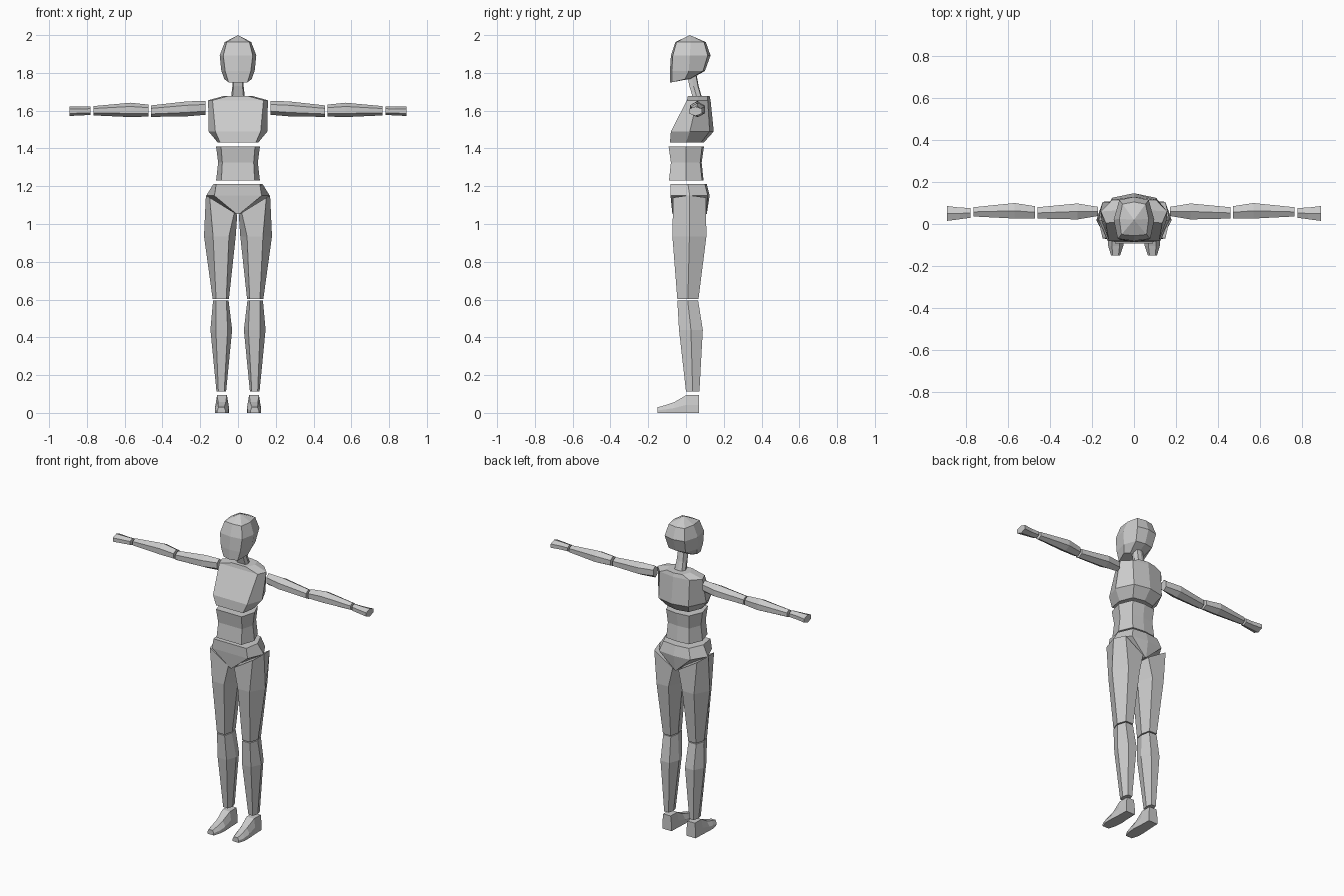
import bpy, bmesh

grey = bpy.data.materials.new("plain_grey")
grey.diffuse_color = (0.6, 0.6, 0.6, 1)


def loft(name, rings, sx=1):
    """Skin a stack of equal-length point rings and cap both ends."""
    bm = bmesh.new()
    loops = [[bm.verts.new((x * sx, y, z)) for x, y, z in r] for r in rings]
    n = len(loops[0])
    for a, b in zip(loops, loops[1:]):
        for i in range(n):
            j = (i + 1) % n
            bm.faces.new((a[i], a[j], b[j], b[i]))
    bm.faces.new(loops[0])
    bm.faces.new(loops[-1])
    bmesh.ops.remove_doubles(bm, verts=bm.verts, dist=0.0005)
    bmesh.ops.recalc_face_normals(bm, faces=bm.faces)
    me = bpy.data.meshes.new(name)
    bm.to_mesh(me)
    bm.free()
    me.materials.append(grey)
    ob = bpy.data.objects.new(name, me)
    bpy.context.collection.objects.link(ob)
    return ob


def body_ring(z, f, yf, s, ys, b, yb, back=0.0, front=0.0):
    """Symmetric ring: front, side and back half-widths with their depths."""
    return [(0, yf - front, z), (f, yf, z), (s, ys, z), (b, yb, z),
            (0, yb + back, z), (-b, yb, z), (-s, ys, z), (-f, yf, z)]


def leg_ring(zo, zi, xo, xi, fo, fi, yf, yb):
    """Six-sided leg ring whose height runs from outer to inner side."""
    ym = (yf + yb) / 2
    pts = [(fo, yf), (fi, yf), (xi, ym), (fi, yb), (fo, yb), (xo, ym)]
    return [(x, y, zi + (zo - zi) * (x - xi) / (xo - xi)) for x, y in pts]


def arm_ring(x, y0, y1, z0, z1):
    """Six-sided arm ring with a ridge on top and below."""
    ym, h = (y0 + y1) / 2, (z1 - z0) * 0.26
    return [(x, ym, z1), (x, y0, z1 - h), (x, y0, z0 + h),
            (x, ym, z0), (x, y1, z0 + h), (x, y1, z1 - h)]


# head, with the chin lower than the nape
head = [body_ring(1.963, .06, -.05, .07, .025, .055, .095, .01, .006),
        body_ring(1.892, .078, -.07, .097, .02, .07, .115, .015, .01),
        body_ring(1.81, .068, -.075, .088, .015, .06, .09, .01, .01)]
jaw = [(x, y, 1.768 - .02 * max(0, -y / .085)) for x, y, z in
       body_ring(0, .05, -.075, .072, -.005, .045, .02, .005, .01)]
crown = [(0, .02, 2.0)] * 8
loft("head", [crown] + head + [jaw])

# neck leaning forward
loft("neck", [body_ring(1.80, .022, .003, .028, .025, .02, .05, .004),
              body_ring(1.73, .024, .018, .030, .040, .022, .063, .004),
              body_ring(1.655, .03, .04, .038, .062, .028, .085, .004)])

# chest
loft("chest", [body_ring(1.678, .05, .01, .075, .065, .055, .115, .01),
               body_ring(1.655, .135, .005, .158, .06, .105, .115, .015),
               body_ring(1.49, .12, -.08, .156, .02, .105, .125, .022),
               body_ring(1.432, .095, -.085, .108, .0, .075, .08, .015)])

# abdomen
loft("abdomen", [body_ring(1.41, .09, -.092, .116, .0, .08, .085, .01),
                 body_ring(1.325, .083, -.08, .105, .0, .075, .075, .008),
                 body_ring(1.23, .088, -.09, .116, .0, .08, .085, .008)])

# pelvis, narrowing to a keel between the legs
loft("pelvis", [body_ring(1.212, .115, -.082, .13, .01, .09, .1, .01),
                body_ring(1.15, .125, -.082, .168, .02, .11, .115, .01),
                body_ring(1.052, .006, -.072, .008, .02, .006, .105, .005)])

for side, sx in (("right", 1), ("left", -1)):
    # legs
    loft(side + "_thigh", [
        leg_ring(1.152, 1.05, .17, .004, .15, .02, -.068, .105),
        leg_ring(.935, .935, .18, .012, .132, .048, -.072, .108),
        leg_ring(.602, .602, .134, .048, .116, .062, -.046, .066)], sx)
    loft(side + "_shin", [
        leg_ring(.596, .596, .132, .05, .116, .062, -.046, .064),
        leg_ring(.44, .44, .146, .031, .117, .055, -.037, .089),
        leg_ring(.113, .113, .114, .063, .104, .073, .0, .071)], sx)

    # foot: cross-sections from heel to toe (y, top height, centre, widths)
    foot = [(.07, .095, .085, .026, .032), (.003, .095, .085, .026, .034),
            (-.06, .058, .085, .020, .038), (-.105, .042, .087, .018, .036),
            (-.15, .03, .088, .014, .022)]
    loft(side + "_foot", [[(c - b, y, 0), (c + b, y, 0), (c + b, y, h * .45),
                           (c + t, y, h), (c - t, y, h), (c - b, y, h * .45)]
                          for y, h, c, t, b in foot], sx)

    # arms
    loft(side + "_upper_arm", [arm_ring(.173, .038, .082, 1.578, 1.652),
                               arm_ring(.27, .022, .098, 1.57, 1.649),
                               arm_ring(.46, .026, .08, 1.567, 1.628)], sx)
    loft(side + "_forearm", [arm_ring(.473, .027, .085, 1.569, 1.632),
                             arm_ring(.57, .026, .1, 1.566, 1.642),
                             arm_ring(.766, .036, .08, 1.575, 1.624)], sx)
    loft(side + "_hand", [arm_ring(.78, .03, .077, 1.577, 1.622),
                          arm_ring(.83, .023, .078, 1.575, 1.622),
                          arm_ring(.892, .015, .086, 1.572, 1.622)], sx)
